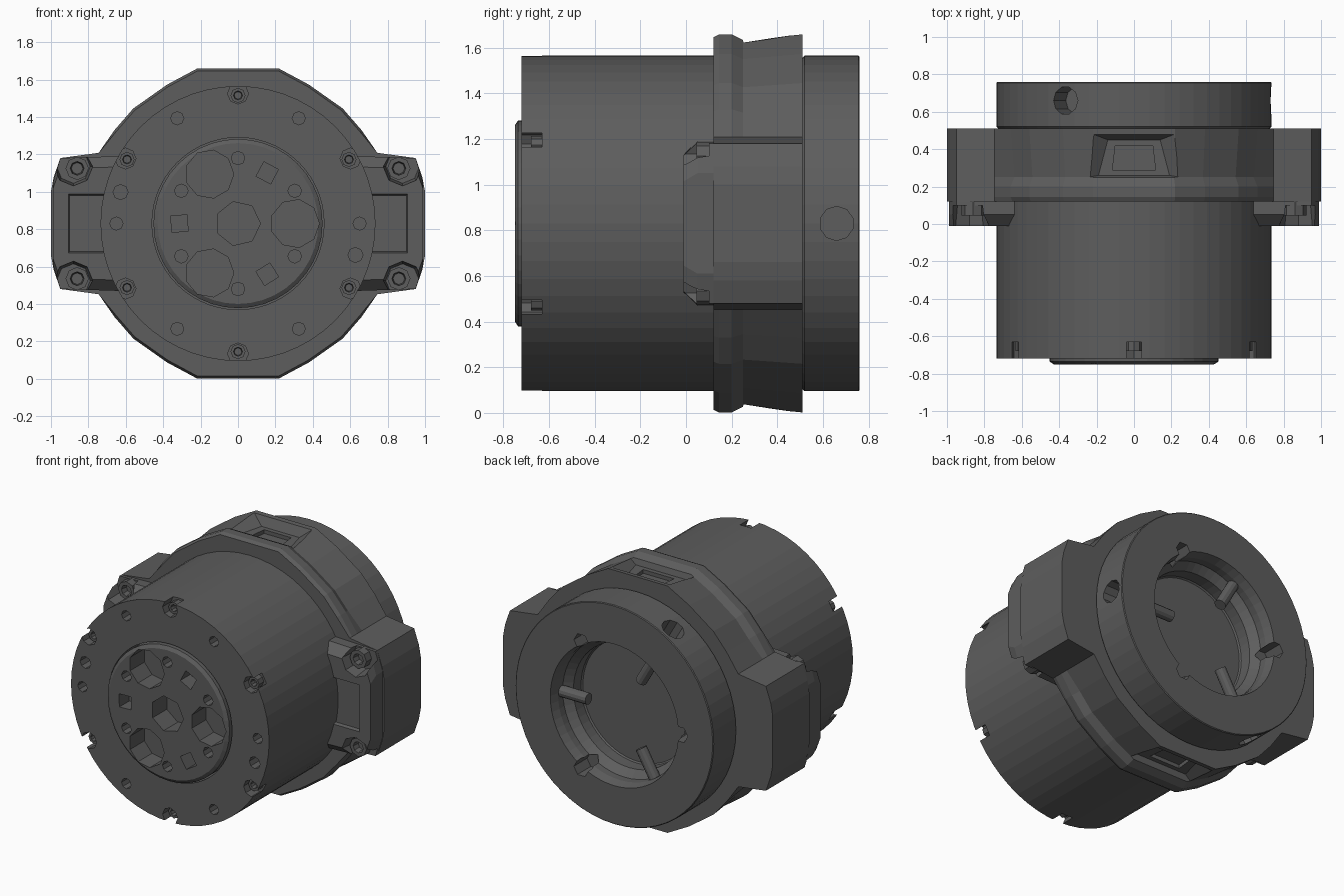
import bpy, bmesh, math
from mathutils import Vector

if "Cube" in bpy.data.objects:
    bpy.data.objects.remove(bpy.data.objects["Cube"])

C = 0.83          # height of the main axis, which runs along y


def loft(name, rings):
    """Closed solid skinned through equal-length rings of points (z relative to axis)."""
    bm = bmesh.new()
    vs = [[bm.verts.new((x, y, z + C)) for x, y, z in r] for r in rings]
    n = len(rings[0])
    for a, b in zip(vs, vs[1:]):
        for i in range(n):
            j = (i + 1) % n
            bm.faces.new((a[i], a[j], b[j], b[i]))
    bm.faces.new(vs[0][::-1])
    bm.faces.new(vs[-1])
    bmesh.ops.recalc_face_normals(bm, faces=bm.faces)
    me = bpy.data.meshes.new(name)
    bm.to_mesh(me)
    bm.free()
    ob = bpy.data.objects.new(name, me)
    bpy.context.collection.objects.link(ob)
    return ob


def lathe(name, profile, n=48, x=0, z=0, turn=0):
    """Revolve (y, radius) pairs about a y-parallel axis."""
    ang = [turn + 2 * math.pi * i / n for i in range(n)]
    return loft(name, [[(x + r * math.cos(a), y, z + r * math.sin(a)) for a in ang]
                       for y, r in profile])


def rod(name, deg, y, r0, r1, rad, n=10):
    """Cylinder pointing away from the main axis."""
    a = math.radians(deg)
    out, side = Vector((math.cos(a), 0, math.sin(a))), Vector((-math.sin(a), 0, math.cos(a)))
    ts = [2 * math.pi * i / n for i in range(n)]
    return loft(name, [[out * r + side * rad * math.cos(t) + Vector((0, y + rad * math.sin(t), 0))
                        for t in ts] for r in (r0, r1)])


def polar(deg, r):
    a = math.radians(deg)
    return {"x": r * math.cos(a), "z": r * math.sin(a)}


def cut(ob, cutters):
    for c in cutters:
        c.hide_render = True
        m = ob.modifiers.new("cut", 'BOOLEAN')
        m.operation, m.solver, m.object = 'DIFFERENCE', 'EXACT', c
    dg = bpy.context.evaluated_depsgraph_get()
    me = bpy.data.meshes.new_from_object(ob.evaluated_get(dg))
    ob.modifiers.clear()
    ob.data = me
    for c in cutters:
        bpy.data.objects.remove(c)


def screw(name, y, depth, r, **at):
    """Socket-head screw facing -y."""
    lathe(name, [(y + depth, r), (y, r), (y, r * .6), (y + depth * .6, r * .5)], 8, **at)


# Main housing: front bore for the output disc, stepped cavity at the back
body = lathe("housing", [(-.55, .46), (-.72, .46), (-.72, .735), (.505, .735), (.51, .725),
                         (.52, .735), (.755, .735), (.76, .73), (.76, .475), (.70, .46),
                         (.65, .46), (.60, .415), (.52, .415), (.46, .37)], 56)
cuts = []
for i in range(6):
    cuts.append(lathe("hole", [(-.8, .035), (-.60, .035)], 8, **polar(60 * i, .65)))
    cuts.append(lathe("notch", [(-.8, .056), (-.63, .056)], 8, **polar(30 + 60 * i, .695)))
for d in (165, -15):
    cuts.append(lathe("hole", [(-.8, .04), (-.62, .04)], 8, **polar(d, .65)))
for d in (0, 120, 240):
    cuts.append(rod("set_hole", d, .66, .60, .85, .075))
    cuts.append(lathe("pocket", [(.8, .055), (.62, .055)], 6, **polar(d + 60, .49)))
cut(body, cuts)

# Rim screws in the notches
for i in range(6):
    screw("rim_screw", -.68, .06, .04, **polar(30 + 60 * i, .685))

# Output disc with its hole pattern
disc = lathe("output_disc", [(-.54, .452), (-.735, .452), (-.75, .43)], 40)
cuts = [lathe("centre_hole", [(-.8, .12), (-.60, .12)], 7)]
for d in (0, 120, 240):
    cuts.append(lathe("large_hole", [(-.8, .13), (-.60, .13)], 9, **polar(d, .305)))
    cuts.append(lathe("square_hole", [(-.8, .062), (-.645, .062)], 4,
                      turn=math.radians(d + 107), **polar(d + 60, .313)))
for i in range(6):
    cuts.append(lathe("small_hole", [(-.8, .036), (-.64, .036)], 8, **polar(30 + 60 * i, .35)))
cut(disc, cuts)

# Mounting flange: faceted ring with ears left and right
q = [(1.0, .17), (.985, .25), (.95, .35), (.745, .378), (.66, .50), (.56, .615),
     (.38, .742), (.22, .828)]
right = [(x, -z) for x, z in q[::-1]] + q
outline = right + [(-x, -z) for x, z in right]
rings = []
for y, s in ((.12, .985), (.145, 1), (.20, 1), (.25, .97), (.51, 1)):
    rings.append([(x if abs(x) > .7 else x * s, y, z if abs(x) > .7 else z * s)
                  for x, z in outline])
flange = loft("mounting_flange", rings)
cuts = []
for s in (1, -1):
    # Tapered recess with a deeper slot, top and bottom
    for name, outer, inner in (
            ("recess", (.36, .27, .23, .50, .87), (.19, .14, .26, .45, .765)),
            ("slot", (.115, .10, .29, .42, .86), (.115, .10, .29, .42, .74))):
        cuts.append(loft(name, [[(-a, y0, s * h), (a, y0, s * h), (b, y1, s * h), (-b, y1, s * h)]
                                for a, b, y0, y1, h in (outer, inner)]))
cut(flange, cuts)

# Ear blocks in front of the flange, each with two screw pockets
for s in (1, -1):
    ear = loft("ear_block", [[(s * x, y, z * k) for x, z in (
        (.64, .36), (.95, .35), (.99, .22), (.99, -.22), (.95, -.35), (.64, -.36))]
        for y, k in ((-.01, .84), (.05, 1), (.13, 1))])
    cuts = [lathe("pocket", [(-.1, .115), (.10, .09)], 8, x=s * .88, z=t * .305) for t in (1, -1)]
    # Shallow step between the ear face and the housing
    cuts.append(loft("step", [[(s * .6, y, -h), (s * x, y, -h), (s * x, y, h), (s * .6, y, h)]
                              for y, x, h in ((-.05, .92, .17), (.012, .90, .15))]))
    cut(ear, cuts)
    for t in (1, -1):
        screw("ear_screw", .045, .075, .062, x=s * .86, z=t * .295)

# Radial pins inside the rear cavity
for d in (0, 120, 240):
    rod("cavity_pin", d, .66, .26, .52, .037, 12)

# Dark anodised finish on every part
mat = bpy.data.materials.new("dark_metal")
mat.diffuse_color = (.11, .11, .11, 1)
mat.use_nodes = True
mat.node_tree.nodes["Principled BSDF"].inputs["Base Color"].default_value = mat.diffuse_color
for ob in bpy.data.objects:
    ob.data.materials.clear()
    ob.data.materials.append(mat)
